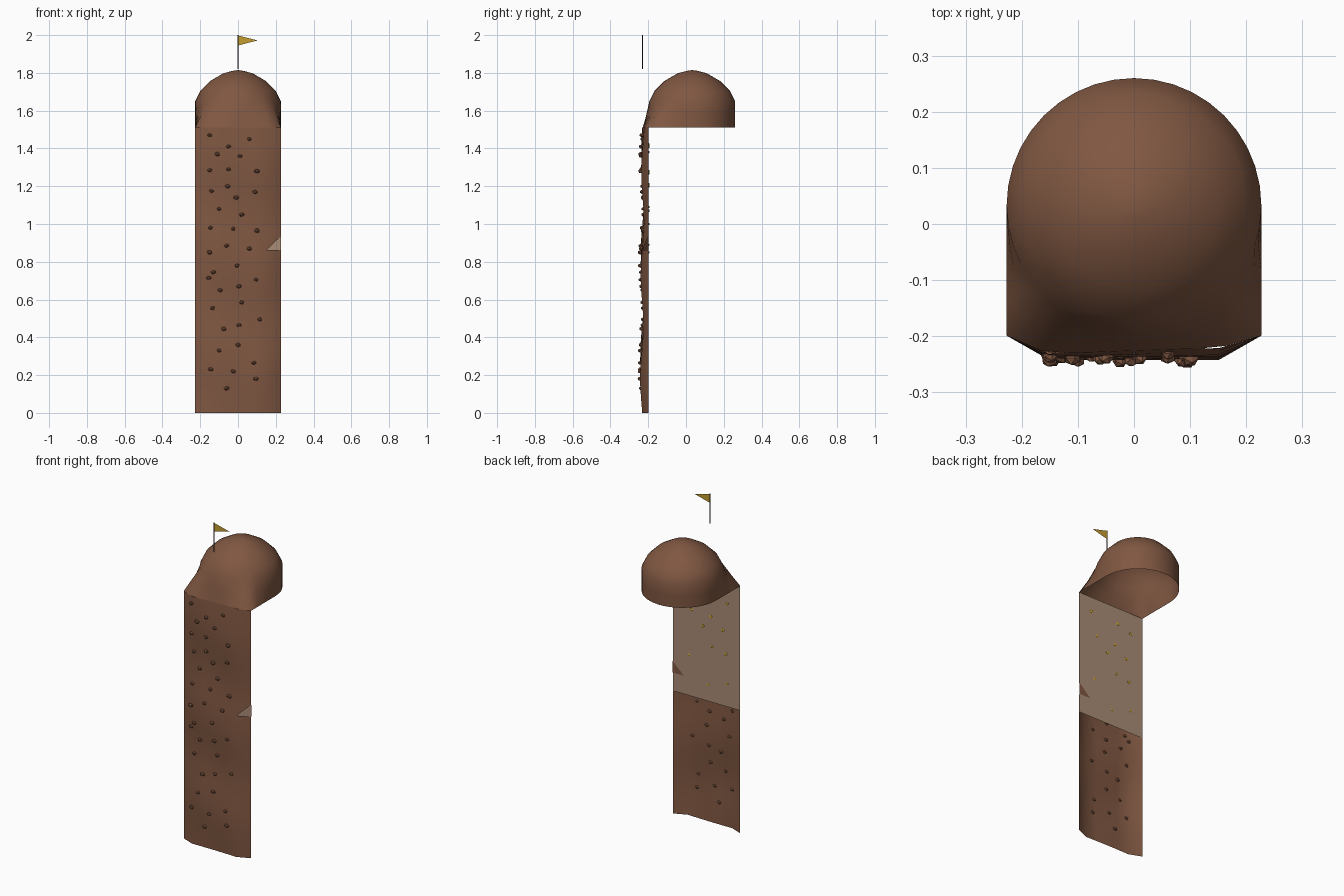
import bpy, bmesh, math, random
from mathutils import Vector, Matrix

if "Cube" in bpy.data.objects:
    bpy.data.objects.remove(bpy.data.objects["Cube"])

random.seed(4)
HALF, CY, TOP = 0.227, 0.033, 1.51


def material(name, rgb):
    m = bpy.data.materials.new(name)
    m.diffuse_color = (*rgb, 1)
    m.use_nodes = True
    m.node_tree.nodes["Principled BSDF"].inputs["Base Color"].default_value = m.diffuse_color
    return m


BROWN = material("rock brown", (0.215, 0.096, 0.054))
BEIGE = material("panel beige", (0.40, 0.265, 0.185))
GOLD = material("gold", (0.55, 0.34, 0.03))
DARK = material("pole dark", (0.04, 0.025, 0.02))


def finish(bm, name, mat, smooth=False):
    me = bpy.data.meshes.new(name)
    bm.to_mesh(me)
    bm.free()
    ob = bpy.data.objects.new(name, me)
    bpy.context.collection.objects.link(ob)
    me.materials.append(mat)
    for p in me.polygons:
        p.use_smooth = smooth
    return ob


def wall_y(x, z):
    """Front surface: bevelled edges, gently wavy middle."""
    edge = min(1, max(0, HALF - abs(x)) / 0.076)
    depth = 0.037 - 0.005 * z + 0.008 * math.sin(11.5 * z - 1.3 + 5 * x)
    return -0.199 - edge * depth


# rock face sheet, with one triangle recessed behind the panel
COLS, ROWS = 6, 21
bm = bmesh.new()
grid = []
for r in range(ROWS + 1):
    z = TOP * r / ROWS
    row = []
    for c in range(COLS + 1):
        x = -HALF + 2 * HALF * c / COLS
        row.append(bm.verts.new((x, wall_y(x, z), z)))
    grid.append(row)
for r in range(ROWS):
    for c in range(COLS):
        a, b = grid[r][c], grid[r][c + 1]
        d, e = grid[r + 1][c + 1], grid[r + 1][c]
        if (r, c) == (12, COLS - 1):
            bm.faces.new((a, d, e))
            bm.faces.new([bm.verts.new((v.co.x, -0.194, v.co.z)) for v in (a, b, d)])
        else:
            bm.faces.new((a, b, d, e))
finish(bm, "rock_face", BROWN, True)

# flat backing panel behind the upper half
bm = bmesh.new()
bm.faces.new([bm.verts.new((x, -0.197, z)) for x, z in
              ((-HALF, 0.75), (HALF, 0.75), (HALF, TOP), (-HALF, TOP))])
finish(bm, "backing_panel", BEIGE)

# hollow domed cap: round above, squared off at the front where it meets the wall
SEG = 40
PROFILE = [(1.0, 1.51, 1.0), (1.0, 1.58, 0.5), (1.0, 1.65, 0.0), (0.88, 1.705, 0),
           (0.65, 1.757, 0), (0.34, 1.798, 0), (0.12, 1.811, 0)]
bm = bmesh.new()
rings = []
for k, z, square in PROFILE:
    ring = []
    for i in range(SEG):
        a = 2 * math.pi * i / SEG
        c, s = math.cos(a), math.sin(a)
        p = Vector((HALF * k * c, CY + HALF * k * s, z))
        if s < -0.001 and square:
            f = HALF / max(abs(c), abs(s))
            q = Vector((f * c, CY + f * s, z))
            if abs(s) >= abs(c) - 1e-4:
                q.y = wall_y(q.x, TOP)
            p = p.lerp(q, square)
        ring.append(bm.verts.new(p))
    rings.append(ring)
for lo, hi in zip(rings, rings[1:]):
    for i in range(SEG):
        j = (i + 1) % SEG
        bm.faces.new((lo[i], lo[j], hi[j], hi[i]))
tip = bm.verts.new((0, CY, 1.815))
for i in range(SEG):
    bm.faces.new((rings[-1][i], rings[-1][(i + 1) % SEG], tip))
finish(bm, "domed_cap", BROWN, True)


def lumps(name, spots, mat, size, y_of, flat=1.0):
    bm = bmesh.new()
    for x, z in spots:
        m = (Matrix.Translation((x, y_of(x, z), z))
             @ Matrix.Diagonal((1.1, flat, 0.85, 1))
             @ Matrix.Rotation(random.uniform(0, 6), 4, 'Y'))
        bmesh.ops.create_icosphere(bm, subdivisions=1,
                                   radius=size * random.uniform(0.85, 1.1), matrix=m)
    return finish(bm, name, mat)


# climbing holds scattered over the face
HOLDS = [(-.15, 1.47), (.06, 1.45), (-.05, 1.41), (-.11, 1.37), (.01, 1.36), (-.15, 1.285),
         (-.05, 1.29), (.10, 1.28), (-.055, 1.2), (-.14, 1.175), (.09, 1.17), (-.01, 1.14),
         (-.10, 1.08), (.02, 1.05), (-.145, .98), (-.025, .975), (.10, .965), (-.06, .885),
         (.06, .87), (-.15, .85), (-.005, .78), (-.13, .745), (-.155, .715), (.095, .705),
         (.005, .67), (-.095, .65), (.02, .585), (-.135, .555), (.115, .495), (.005, .465),
         (-.075, .445), (0, .36), (-.10, .33), (.085, .265), (-.145, .23), (-.025, .22),
         (.095, .18), (-.06, .13)]
lumps("climbing_holds", HOLDS, BROWN, 0.0135, lambda x, z: wall_y(x, z) - 0.002)

# gold fixings showing on the back of the panel
FIXINGS = [(.14, 1.42), (-.05, 1.41), (-.14, 1.38), (.025, 1.2), (-.11, 1.21), (-.03, 1.27),
           (.118, 1.0), (-.04, 1.09), (-.13, 1.07), (-.01, .85), (-.14, .89), (.10, 1.28)]
lumps("gold_fixings", FIXINGS, GOLD, 0.011, lambda x, z: -0.196, 0.25)

# flag pole and pennant
bm = bmesh.new()
bmesh.ops.create_cone(bm, cap_ends=True, segments=6, radius1=0.003, radius2=0.003,
                      depth=0.18, matrix=Matrix.Translation((0, -0.23, 1.91)))
finish(bm, "flag_pole", DARK)
bm = bmesh.new()
bm.faces.new([bm.verts.new(p) for p in
              ((0, -0.23, 1.945), (0.105, -0.23, 1.972), (0, -0.23, 1.998))])
finish(bm, "pennant", GOLD)
